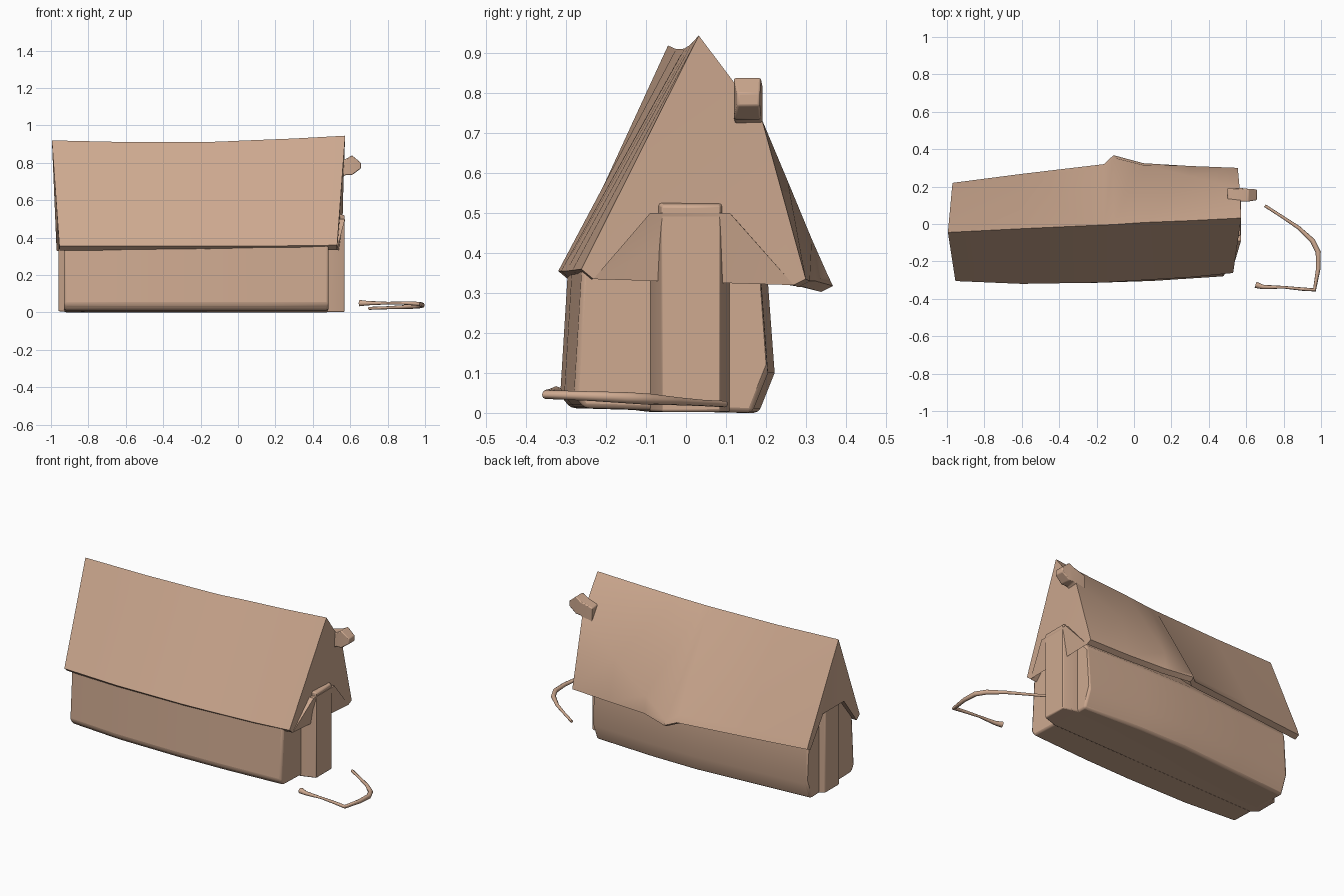
import bpy, bmesh

if "Cube" in bpy.data.objects:
    bpy.data.objects.remove(bpy.data.objects["Cube"])

clay = bpy.data.materials.new("warm_tan")
clay.diffuse_color = (0.62, 0.40, 0.28, 1)
clay.use_nodes = True
clay.node_tree.nodes["Principled BSDF"].inputs["Base Color"].default_value = clay.diffuse_color


def finish(obj, bevel=0.0, angle=0.6):
    """Colour, soften and smooth one part."""
    obj.data.materials.append(clay)
    if bevel:
        m = obj.modifiers.new("soft_edges", 'BEVEL')
        m.width, m.segments, m.limit_method = bevel, 2, 'ANGLE'
        m.angle_limit = 0.6
    bpy.ops.object.select_all(action='DESELECT')
    obj.select_set(True)
    bpy.context.view_layer.objects.active = obj
    bpy.ops.object.shade_smooth_by_angle(angle=angle)


def loft(name, sections, bevel=0.0):
    """Skin matching closed cross-sections and cap both ends."""
    bm = bmesh.new()
    rings = [[bm.verts.new(p) for p in s] for s in sections]
    n = len(rings[0])
    for a, b in zip(rings, rings[1:]):
        for i in range(n):
            j = (i + 1) % n
            bm.faces.new((a[i], a[j], b[j], b[i]))
    caps = [bm.faces.new(rings[0]), bm.faces.new(rings[-1])]
    bmesh.ops.triangulate(bm, faces=caps)
    bmesh.ops.recalc_face_normals(bm, faces=bm.faces)
    me = bpy.data.meshes.new(name)
    bm.to_mesh(me)
    bm.free()
    obj = bpy.data.objects.new(name, me)
    bpy.context.collection.objects.link(obj)
    finish(obj, bevel)
    return obj


# Roof: ridge, shoulder of the rear crease, rear eave, hollow underside, front eave
def roof_section(ridge, shoulder, eave, front, inner_x, mid):
    fx, fy, fz = front
    ex, ey, ez = eave
    return [ridge, shoulder, eave, (ex, ey - 0.03, ez - 0.015),
            (inner_x, mid + 0.10, 0.50), (inner_x, mid - 0.10, 0.50),
            (fx, fy + 0.03, fz - 0.025), front]


loft("roof", [
    roof_section((-0.995, -0.045, 0.92), (-0.972, 0.205, 0.385), (-0.97, 0.22, 0.345),
                 (-0.955, -0.305, 0.355), -0.965, -0.04),
    roof_section((-0.60, -0.025, 0.911), (-0.60, 0.25, 0.38), (-0.60, 0.268, 0.338),
                 (-0.60, -0.32, 0.355), -0.60, -0.02),
    roof_section((-0.16, -0.005, 0.912), (-0.16, 0.302, 0.37), (-0.16, 0.32, 0.33),
                 (-0.16, -0.313, 0.355), -0.16, 0.0),
    roof_section((-0.11, -0.003, 0.913), (-0.11, 0.355, 0.345), (-0.11, 0.368, 0.318),
                 (-0.11, -0.31, 0.355), -0.11, 0.0),
    roof_section((0.05, 0.008, 0.92), (0.05, 0.315, 0.435), (0.05, 0.325, 0.33),
                 (0.05, -0.30, 0.355), 0.05, 0.0),
    roof_section((0.30, 0.018, 0.93), (0.30, 0.255, 0.58), (0.30, 0.31, 0.33),
                 (0.30, -0.285, 0.357), 0.30, 0.01),
    roof_section((0.573, 0.032, 0.945), (0.565, 0.19, 0.735), (0.555, 0.30, 0.335),
                 (0.53, -0.262, 0.36), 0.572, 0.01),
])


# Walls: slightly swollen long sides, recessed end corners
def wall_section(x, yf, yb):
    mid = (yf + yb) / 2
    return [(x, yf + 0.02, 0.012), (x, yf - 0.005, 0.045), (x, yf + 0.015, 0.37),
            (x, mid, 0.62), (x, yb - 0.02, 0.37), (x, yb, 0.10), (x, yb - 0.04, 0.0)]


loft("walls", [wall_section(*s) for s in [
    (-0.93, -0.285, 0.165), (-0.60, -0.31, 0.19), (-0.20, -0.31, 0.222),
    (0.10, -0.30, 0.222), (0.485, -0.275, 0.205)]], bevel=0.012)


# Central end posts, one long beam running out of both gables
def post_section(x, y0, y1, z0, z1):
    return [(x, y0, z0), (x, y1, z0), (x, y1, z1), (x, y0, z1)]


loft("end_posts", [post_section(-0.96, -0.10, 0.03, 0.006, 0.52),
                   post_section(-0.92, -0.13, 0.06, 0.006, 0.54),
                   post_section(0.48, -0.09, 0.11, 0.002, 0.54),
                   post_section(0.57, -0.06, 0.085, 0.002, 0.52)], bevel=0.006)

# Chimney stub poking out beside the gable
loft("chimney_stub", [post_section(0.50, 0.13, 0.19, 0.68, 0.80),
                      post_section(0.575, 0.12, 0.192, 0.735, 0.82),
                      post_section(0.61, 0.12, 0.188, 0.735, 0.84),
                      post_section(0.657, 0.128, 0.185, 0.77, 0.80)], bevel=0.005)

# Low curved strip in the yard
cu = bpy.data.curves.new("yard_border", 'CURVE')
cu.dimensions = '3D'
cu.bevel_depth, cu.bevel_resolution, cu.use_fill_caps = 0.01, 2, True
path = [(0.65, -0.325, 0.05, 1.7), (0.69, -0.337, 0.05, 1.2), (0.80, -0.338, 0.05, 0.7),
        (0.90, -0.348, 0.05, 0.9), (0.965, -0.352, 0.046, 1.1), (0.985, -0.24, 0.042, 1.2),
        (0.985, -0.15, 0.038, 1.4), (0.955, -0.09, 0.034, 1.4), (0.88, -0.02, 0.029, 1.0),
        (0.79, 0.04, 0.025, 0.8), (0.70, 0.098, 0.022, 0.8)]
sp = cu.splines.new('POLY')
sp.points.add(len(path) - 1)
for p, (x, y, z, r) in zip(sp.points, path):
    p.co, p.radius = (x, y, z, 1), r
border = bpy.data.objects.new("yard_border", cu)
bpy.context.collection.objects.link(border)
bpy.ops.object.select_all(action='DESELECT')
border.select_set(True)
bpy.context.view_layer.objects.active = border
bpy.ops.object.convert(target='MESH')
finish(bpy.context.view_layer.objects.active, angle=1.0)
